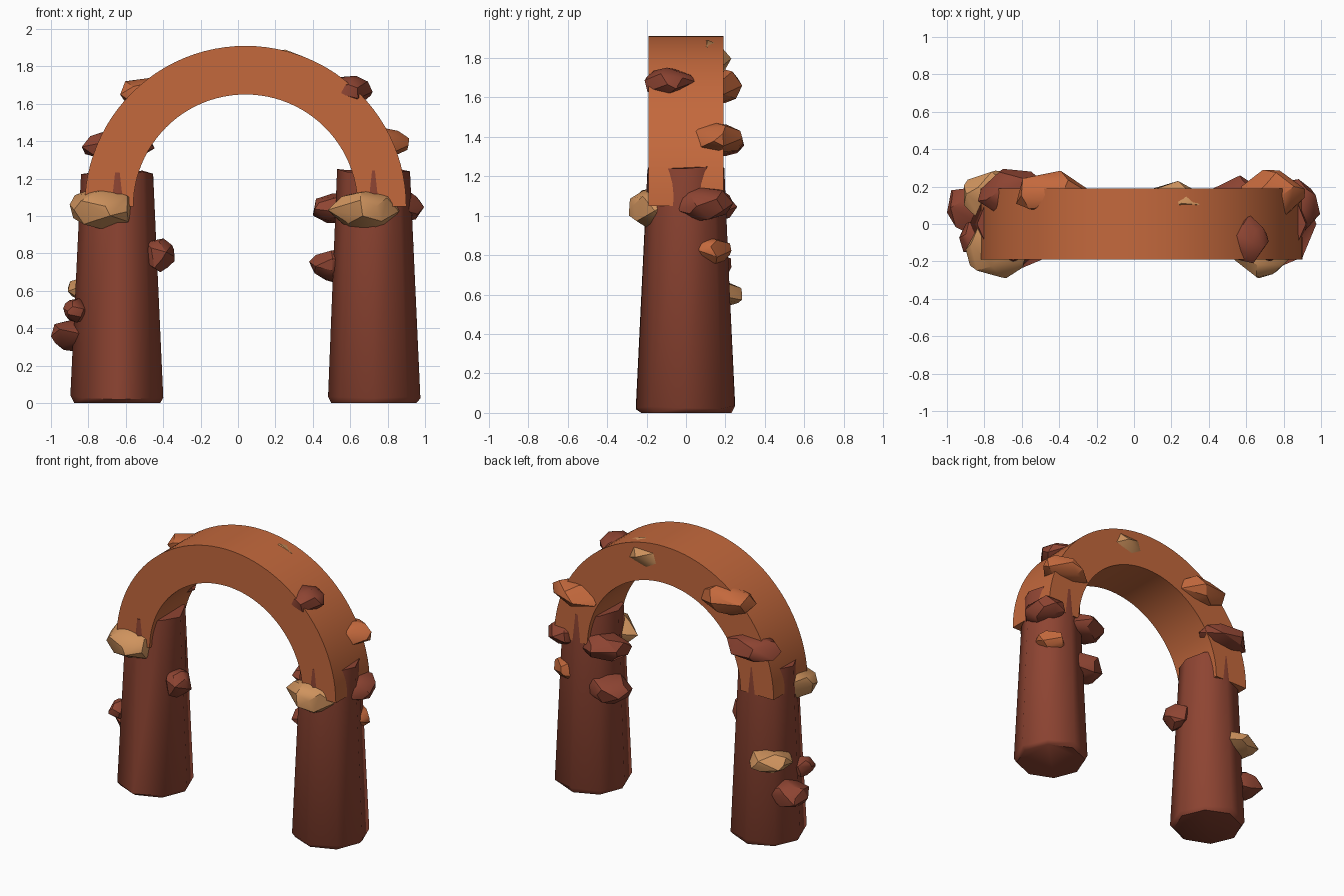
import bpy, bmesh, math, random
from mathutils import Vector

if "Cube" in bpy.data.objects:
    bpy.data.objects.remove(bpy.data.objects["Cube"])

random.seed(7)


def material(name, rgb):
    m = bpy.data.materials.new(name)
    m.diffuse_color = (*rgb, 1)
    m.use_nodes = True
    m.node_tree.nodes["Principled BSDF"].inputs["Base Color"].default_value = m.diffuse_color
    return m


DARK = material("dark red rock", (0.27, 0.058, 0.032))
ORANGE = material("orange sandstone", (0.55, 0.14, 0.046))
TAN = material("tan sandstone", (0.62, 0.29, 0.11))


def finish(name, bm, mat, angle):
    bmesh.ops.recalc_face_normals(bm, faces=bm.faces)
    me = bpy.data.meshes.new(name)
    bm.to_mesh(me)
    bm.free()
    me.materials.append(mat)
    ob = bpy.data.objects.new(name, me)
    bpy.context.collection.objects.link(ob)
    bpy.ops.object.select_all(action='DESELECT')
    ob.select_set(True)
    bpy.context.view_layer.objects.active = ob
    bpy.ops.object.shade_smooth_by_angle(angle=math.radians(angle))
    return ob


# Half-ring arch with a rectangular section
def arch(cx, cz, r_in, r_out, half_depth, steps=48):
    bm = bmesh.new()
    rings = []
    for i in range(steps + 1):
        a = math.pi * i / steps
        rings.append([bm.verts.new((cx + r * math.cos(a), y, cz + r * math.sin(a)))
                      for r, y in ((r_in, -half_depth), (r_out, -half_depth),
                                   (r_out, half_depth), (r_in, half_depth))])
    for a, b in zip(rings, rings[1:]):
        for k in range(4):
            bm.faces.new((a[k], a[(k + 1) % 4], b[(k + 1) % 4], b[k]))
    bm.faces.new(rings[0])
    bm.faces.new(rings[-1])
    finish("arch", bm, ORANGE, 30)


# Tapered eight-sided pillar with slightly uneven ends
def pillar(name, cx, r_bottom, r_top, height):
    bm = bmesh.new()
    rings = []
    for z, r in ((0, r_bottom - 0.02), (0.03, r_bottom), (height, r_top)):
        ring = []
        for k in range(8):
            a = math.tau * k / 8
            rr = r * random.uniform(0.98, 1.02)
            dz = random.uniform(-0.012, 0.012) if z else 0
            ring.append(bm.verts.new((cx + rr * math.cos(a), rr * math.sin(a), z + dz)))
        rings.append(ring)
    for a, b in zip(rings, rings[1:]):
        for k in range(8):
            bm.faces.new((a[k], a[(k + 1) % 8], b[(k + 1) % 8], b[k]))
    bm.faces.new(rings[0])
    bm.faces.new(rings[-1])
    finish(name, bm, DARK, 47)


# Faceted boulder: hull of scattered sphere points, fitted to its size
def rock(name, centre, size, mat, count=24):
    pts = []
    for i in range(count):
        z = 1 - 2 * (i + 0.5) / count
        a = i * 2.39996 + random.uniform(-0.45, 0.45)
        r = math.sqrt(1 - z * z)
        pts.append(Vector((r * math.cos(a), r * math.sin(a), z)) * random.uniform(0.88, 1.08))
    bm = bmesh.new()
    lo = [min(p[k] for p in pts) for k in range(3)]
    hi = [max(p[k] for p in pts) for k in range(3)]
    for p in pts:
        bm.verts.new([centre[k] + size[k] * (2 * (p[k] - lo[k]) / (hi[k] - lo[k]) - 1)
                      for k in range(3)])
    res = bmesh.ops.convex_hull(bm, input=bm.verts)
    loose = [v for v in bm.verts if not v.link_faces]
    bmesh.ops.delete(bm, geom=loose, context='VERTS')
    finish(name, bm, mat, 30)


arch(0.04, 1.05, 0.60, 0.86, 0.19)
pillar("left_pillar", -0.645, 0.25, 0.194, 1.235)
pillar("right_pillar", 0.725, 0.248, 0.194, 1.24)

# Boulders: name, centre, half sizes, colour
ROCKS = [
    ("front_left_ledge", (-0.725, -0.14, 1.04), (0.175, 0.15, 0.108), TAN),
    ("front_right_ledge", (0.67, -0.14, 1.03), (0.19, 0.15, 0.108), TAN),
    ("back_crown_rock", (0.21, 0.125, 1.79), (0.16, 0.105, 0.10), TAN),
    ("back_left_arch_rock", (-0.44, 0.17, 1.655), (0.19, 0.115, 0.095), ORANGE),
    ("back_left_shoulder_rock", (-0.64, 0.145, 1.38), (0.195, 0.15, 0.08), DARK),
    ("back_right_shoulder_rock", (0.74, 0.145, 1.39), (0.175, 0.145, 0.08), ORANGE),
    ("right_arch_rock", (0.60, -0.08, 1.67), (0.12, 0.13, 0.08), DARK),
    ("right_inner_rock", (0.56, 0.12, 1.04), (0.16, 0.14, 0.08), DARK),
    ("right_outer_rock", (0.87, 0.085, 1.055), (0.125, 0.155, 0.085), DARK),
    ("right_pillar_orange_rock", (0.82, 0.13, 0.815), (0.12, 0.10, 0.075), ORANGE),
    ("right_pillar_dark_rock", (0.52, 0.10, 0.73), (0.14, 0.13, 0.095), DARK),
    ("left_pillar_inner_rock", (-0.42, -0.06, 0.79), (0.08, 0.10, 0.09), DARK),
    ("left_pillar_tan_rock", (-0.765, 0.15, 0.605), (0.145, 0.135, 0.07), TAN),
    ("left_pillar_low_rock", (-0.87, 0.06, 0.365), (0.13, 0.13, 0.09), DARK),
    ("left_pillar_small_rock", (-0.87, -0.07, 0.495), (0.065, 0.08, 0.065), DARK),
]
for r in ROCKS:
    rock(*r)
